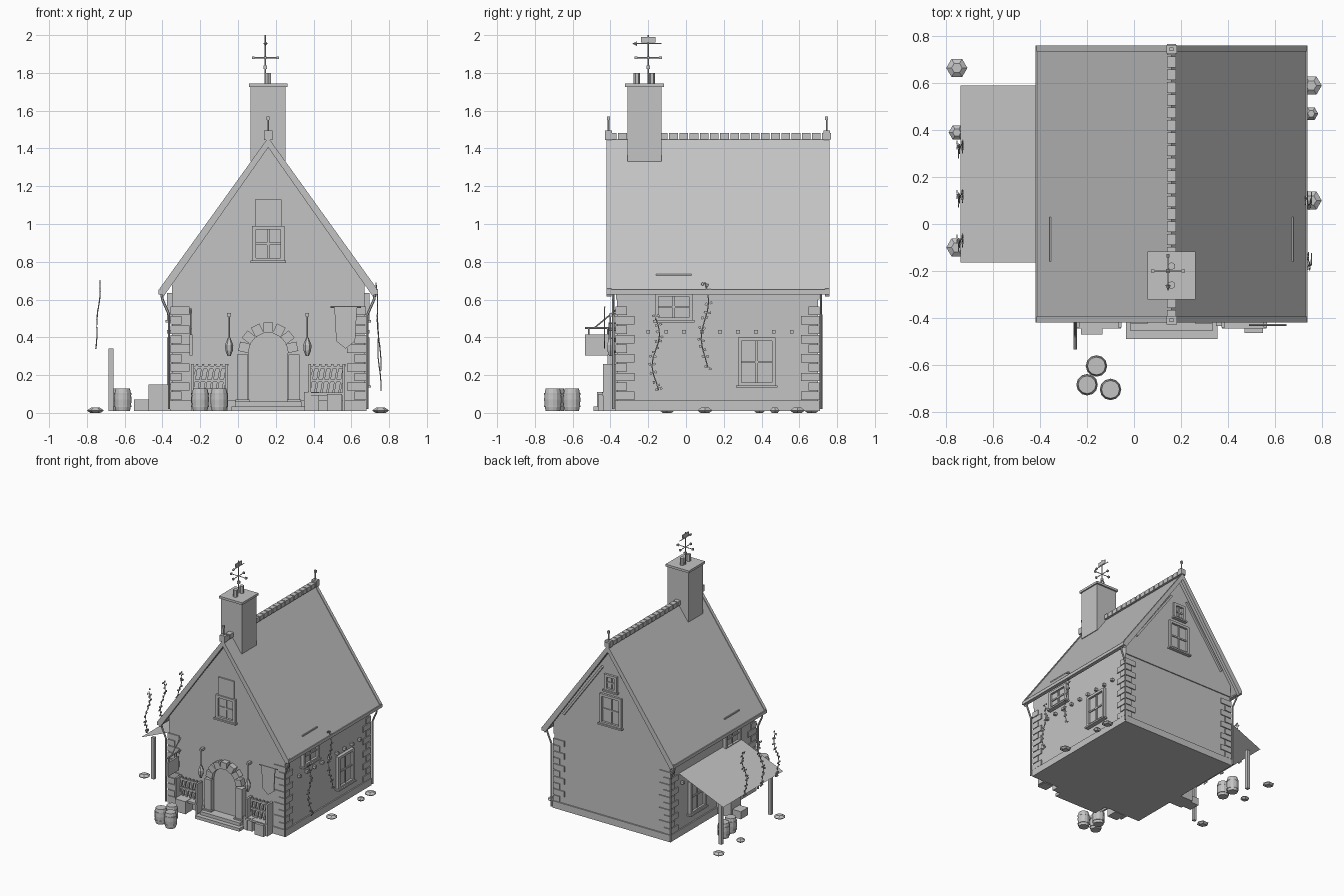
import bpy, bmesh, random
from math import pi, sin, cos, radians
from mathutils import Vector, Matrix

random.seed(4)
default_cube = bpy.data.objects.get("Cube")
if default_cube:
    bpy.data.objects.remove(default_cube, do_unlink=True)

# One plain material for everything
grey = bpy.data.materials.new("plain_grey")
grey.use_nodes = True
colour = (.55, .55, .55, 1)
grey.diffuse_color = colour
grey.node_tree.nodes["Principled BSDF"].inputs["Base Color"].default_value = colour

# Main house dimensions
MID, HALF, FRONT, BACK = .16, .51, -.365, .7
EAVE, APEX, REACH = .65, 1.45, .575
SLOPE = (APEX - EAVE) / REACH
SIDES = (-1, 1)


def finish(name, bm):
    bmesh.ops.recalc_face_normals(bm, faces=bm.faces)
    mesh = bpy.data.meshes.new(name)
    bm.to_mesh(mesh)
    bm.free()
    mesh.materials.append(grey)
    obj = bpy.data.objects.new(name, mesh)
    bpy.context.collection.objects.link(obj)
    return obj


def box(name, centre, size, turn=0, axis='Z'):
    bm = bmesh.new()
    place = Matrix.Translation(centre) @ Matrix.Rotation(turn, 4, axis)
    bmesh.ops.create_cube(bm, size=1, matrix=place @ Matrix.Diagonal((*size, 1)))
    return finish(name, bm)


def block(name, centre, size):
    """Box standing on the ground: centre is (x, y)."""
    return box(name, (*centre, size[2] / 2 + .01), size)


def prism(name, outline, start, end):
    """Outline in x and z, measured from the house middle, extruded along y."""
    bm = bmesh.new()
    face = bm.faces.new([bm.verts.new((MID + x, start, z)) for x, z in outline])
    moved = bmesh.ops.extrude_face_region(bm, geom=[face])['geom']
    verts = [v for v in moved if isinstance(v, bmesh.types.BMVert)]
    bmesh.ops.translate(bm, verts=verts, vec=(0, end - start, 0))
    return finish(name, bm)


def rod(name, start, end, radius, sides=6, tip=None):
    start, end = Vector(start), Vector(end)
    along = end - start
    turn = along.to_track_quat('Z', 'Y').to_matrix().to_4x4()
    bm = bmesh.new()
    bmesh.ops.create_cone(bm, cap_ends=True, segments=sides, radius1=radius,
                          radius2=radius if tip is None else tip, depth=along.length,
                          matrix=Matrix.Translation((start + end) / 2) @ turn)
    return finish(name, bm)


def path(name, points, radius):
    for start, end in zip(points, points[1:]):
        rod(name, start, end, radius)


def lathe(name, centre, profile, sides):
    """Stack of rings given as (radius, height)."""
    bm = bmesh.new()
    rings = [[bm.verts.new((centre[0] + r * cos(2 * pi * i / sides),
                            centre[1] + r * sin(2 * pi * i / sides), centre[2] + z))
              for i in range(sides)] for r, z in profile]
    for low, high in zip(rings, rings[1:]):
        for i in range(sides):
            j = (i + 1) % sides
            bm.faces.new((low[i], low[j], high[j], high[i]))
    bm.faces.new(rings[0])
    bm.faces.new(rings[-1])
    return finish(name, bm)


def window(name, centre, width, height, turn):
    spin = Matrix.Rotation(turn, 3, 'Z')

    def part(label, x, out, z, size):
        box(name + label, Vector(centre) + spin @ Vector((x, -out, z)), size, turn)
    part("_pane", 0, 0, 0, (width, .016, height))
    for s in SIDES:
        part("_jamb", s * width / 2, .01, 0, (.02, .03, height))
        part("_rail", 0, .01, s * height / 2, (width + .02, .03, .02))
    part("_mullion", 0, .006, 0, (.012, .02, height))
    part("_crossbar", 0, .006, 0, (width, .02, .012))
    part("_sill", 0, .015, -height / 2 - .01, (width + .04, .04, .012))


# Walls, gables and plinth
depth, centre_y = BACK - FRONT, (BACK + FRONT) / 2
block("lower_walls", (MID, centre_y), (2 * HALF, depth, .6))
block("plinth", (MID, centre_y), (2 * HALF + .02, depth + .02, .055))
shoulder = APEX - .04 - HALF * SLOPE
prism("gable_walls", [(-HALF, .6), (HALF, .6), (HALF, shoulder), (0, APEX - .04),
                      (-HALF, shoulder)], FRONT - .005, BACK + .008)


# Roof slopes and barge boards
def chevron(name, lift, thick, start, end):
    prism(name, [(-REACH, EAVE + lift), (0, APEX + lift), (REACH, EAVE + lift),
                 (REACH - .02, EAVE - thick), (0, APEX - thick - .01),
                 (.02 - REACH, EAVE - thick)], start, end)


roof_front, roof_back = -.42, .76
chevron("roof", 0, .02, roof_front + .01, roof_back - .01)
chevron("front_barge_board", .008, .035, roof_front, roof_front + .025)
chevron("back_barge_board", .008, .035, roof_back - .025, roof_back)

# Ridge tiles and finials
for i in range(22):
    box("ridge_tile", (MID, roof_front + .03 + i * .054, APEX + .015), (.04, .046, .035))
for y in (roof_front + .01, roof_back - .015):
    box("finial_base", (MID, y, APEX + .02), (.045, .035, .05))
    rod("finial_rod", (MID, y, APEX), (MID, y, APEX + .11), .005)
    box("finial_knob", (MID, y, APEX + .11), (.016, .016, .02))

# Chimney, pots and weather vane
chimney_y, cap = -.22, 1.735
box("chimney", (MID, chimney_y, 1.53), (.185, .18, .4))
box("chimney_cap", (MID, chimney_y, cap), (.205, .205, .018))
for s in SIDES:
    rod("chimney_pot", (MID, chimney_y + s * .04, cap), (MID, chimney_y + s * .04, 1.8), .017)
vane = Vector((MID - .015, chimney_y + .02, 0))
up = Vector((0, 0, 1))
rod("vane_pole", vane + up * cap, vane + up * 2, .004)
box("vane_collar", vane + up * 1.83, (.018, .018, .02))
for arm in (Vector((.065, 0, 0)), Vector((0, .065, 0))):
    rod("vane_arm", vane - arm + up * 1.88, vane + arm + up * 1.88, .003)
    for s in SIDES:
        box("vane_knob", vane + s * arm + up * 1.88, (.014, .014, .014))
arrow = vane + up * 1.955
rod("vane_arrow", arrow - Vector((0, .06, 0)), arrow + Vector((0, .07, 0)), .003)
rod("vane_arrow_tip", arrow - Vector((0, .06, 0)), arrow - Vector((0, .085, 0)), .012, 4, 0)
box("vane_flag", arrow + Vector((0, 0, .02)), (.006, .075, .03))

# Items shared by both long sides
for s in SIDES:
    wall, turn = MID + s * HALF, s * pi / 2
    edge = MID + s * REACH
    box("gutter", (edge - s * .01, (roof_front + roof_back) / 2, EAVE - .01),
        (.03, roof_back - roof_front, .025))
    box("snow_guard", (edge - s * .06, -.065, EAVE + .08), (.01, .19, .012))
    window("side_window", (wall, .375, .27), .18, .24, turn)
    window("eaves_window", (wall, -.065, .56), .18, .13, turn)
    for i in range(9):
        box("beam_end", (wall + s * .01, -.2 + i * .095, .43), (.03, .02, .02))
    for y in (FRONT - .02, BACK + .015):
        x = wall + s * .015
        path("downpipe", [(edge - s * .01, y, EAVE - .02), (edge - s * .015, y, EAVE - .05),
                          (x, y, .52), (x, y, .02)], .007)
    # Quoins alternate long and short at each corner
    for end, face in ((1, FRONT), (-1, BACK)):
        for i in range(10):
            long, short = (.1, .06) if i % 2 else (.06, .1)
            box("quoin", (wall - s * (long / 2 - .008), face + end * (short / 2 - .008),
                          .09 + i * .05), (long, short, .044))
    # Slanted trim on the back gable
    box("gable_trim", (MID + s * .245, BACK + .015, 1.02), (.016, .02, .58),
        -s * radians(36), 'Y')

# Gable windows and front panel
window("front_gable_window", (MID, FRONT, .895), .15, .17, 0)
box("front_gable_panel", (MID, FRONT - .005, 1.06), (.14, .02, .14))
window("back_gable_window", (MID, BACK, .92), .17, .22, pi)
window("back_attic_window", (MID, BACK, 1.14), .09, .11, pi)

# Door with arched stone surround and steps
arch = [(.105 * cos(pi * i / 12), .32 + .105 * sin(pi * i / 12)) for i in range(13)]
prism("door", [(-.105, .03), (.105, .03)] + arch, FRONT - .015, FRONT + .01)
for i in range(7):
    a = radians(12 + 26 * i)
    box("arch_stone", (MID + .13 * cos(a), FRONT - .02, .32 + .13 * sin(a)),
        (.05, .05, .055), pi / 2 - a, 'Y')
for s in SIDES:
    block("door_pillar", (MID + s * .137, FRONT - .02), (.058, .06, .3))
    block("pillar_foot", (MID + s * .137, FRONT - .025), (.075, .07, .06))
block("lower_step", (MID, FRONT - .06), (.39, .13, .025))
block("upper_step", (MID, FRONT - .04), (.35, .1, .05))

# Lanterns and slatted benches beside the door
for s in SIDES:
    x, y = MID + s * .207, FRONT - .035
    rod("lantern_rod", (x, y, .38), (x, y, .52), .004)
    box("lantern_hook", (x, y + .02, .52), (.02, .05, .018))
    lathe("lantern", (x, y, .3), [(.008, 0), (.02, .03), (.022, .06), (.006, .1)], 6)
    bench = MID + s * .31
    box("bench_seat", (bench, FRONT - .04, .1), (.19, .08, .015))
    for z in (.17, .24):
        box("bench_rail", (bench, FRONT - .025, z), (.19, .015, .015))
    for i in range(6):
        box("bench_slat", (bench - .08 + i * .032, FRONT - .025, .18), (.012, .012, .16),
            radians(10), 'Y')
    for side in SIDES:
        block("bench_leg", (bench + side * .09, FRONT - .04), (.015, .07, .25))
block("left_crate", (MID - .34, FRONT - .06), (.09, .09, .1))
block("right_crate", (MID + .35, FRONT - .06), (.08, .08, .09))
block("step_crate", (MID + .23, FRONT - .04), (.08, .06, .1))

# Hanging banner
prism("banner", [(.35, .56), (.47, .56), (.46, .38), (.41, .34), (.36, .38)],
      FRONT - .07, FRONT - .063)
rod("banner_pole", (MID + .33, FRONT - .066, .56), (MID + .49, FRONT - .066, .56), .005)

# Hanging sign
sign = Vector((-.25, FRONT - .1, .36))
box("sign_board", sign, (.016, .14, .11))
rod("sign_arm", sign + Vector((0, .1, .09)), sign + Vector((0, -.07, .09)), .006)
rod("sign_brace", sign + Vector((0, .1, .19)), sign + Vector((0, -.02, .09)), .004)
for s in SIDES:
    rod("sign_chain", sign + Vector((0, s * .05, .05)), sign + Vector((0, s * .05, .09)), .004)

# Lean-to canopy with posts and stored crates
canopy = bmesh.new()
canopy.faces.new([canopy.verts.new(p) for p in (
    (-.74, -.165, .345), (-.35, -.165, .51), (-.35, .59, .51), (-.74, .59, .345))])
finish("canopy", canopy)
for y in (-.1, .52):
    block("canopy_post", (-.673, y), (.026, .026, .33))
block("large_crate", (-.41, .05), (.13, .13, .14))
block("small_crate", (-.51, .05), (.08, .09, .06))

# Barrels
staves = [(.038, 0), (.044, .03), (.046, .06), (.044, .09), (.038, .12)]
for spot in ((-.2, -.685), (-.16, -.605), (-.1, -.705), (-.62, .41), (-.61, .31)):
    lathe("barrel", (*spot, .01), staves, 12)
    for z in (.03, .095):
        lathe("barrel_hoop", (*spot, z), [(.046, 0), (.046, .01)], 12)

# Flat stepping stones
for x, y, r in ((-.755, .665, .045), (-.755, .39, .035), (-.755, -.1, .045),
                (.755, .59, .045), (.755, .47, .03), (.755, .1, .045)):
    lathe("stone", (x, y, 0), [(r * .6, 0), (r, .013), (r * .5, .028)], 6)


# Climbing vines with leaf plates
def vine(x, y, top, bottom, lean):
    points = [Vector((x + lean * t / 9 + .004 * sin(t), y + .02 * sin(t * .8),
                      top + (bottom - top) * t / 9)) for t in range(10)]
    path("vine_stem", points, .003)
    for p in points:
        for s in SIDES:
            offset = Vector((0, s * .012, random.uniform(-.015, .015)))
            box("vine_leaf", p + offset, (.004, .014, .012), random.uniform(0, pi), 'X')


for y in (.32, .11, -.08):
    vine(-.73, y, .68, .34, -.025)
vine(.73, .1, .69, .24, .025)
vine(.735, -.16, .5, .12, .02)
